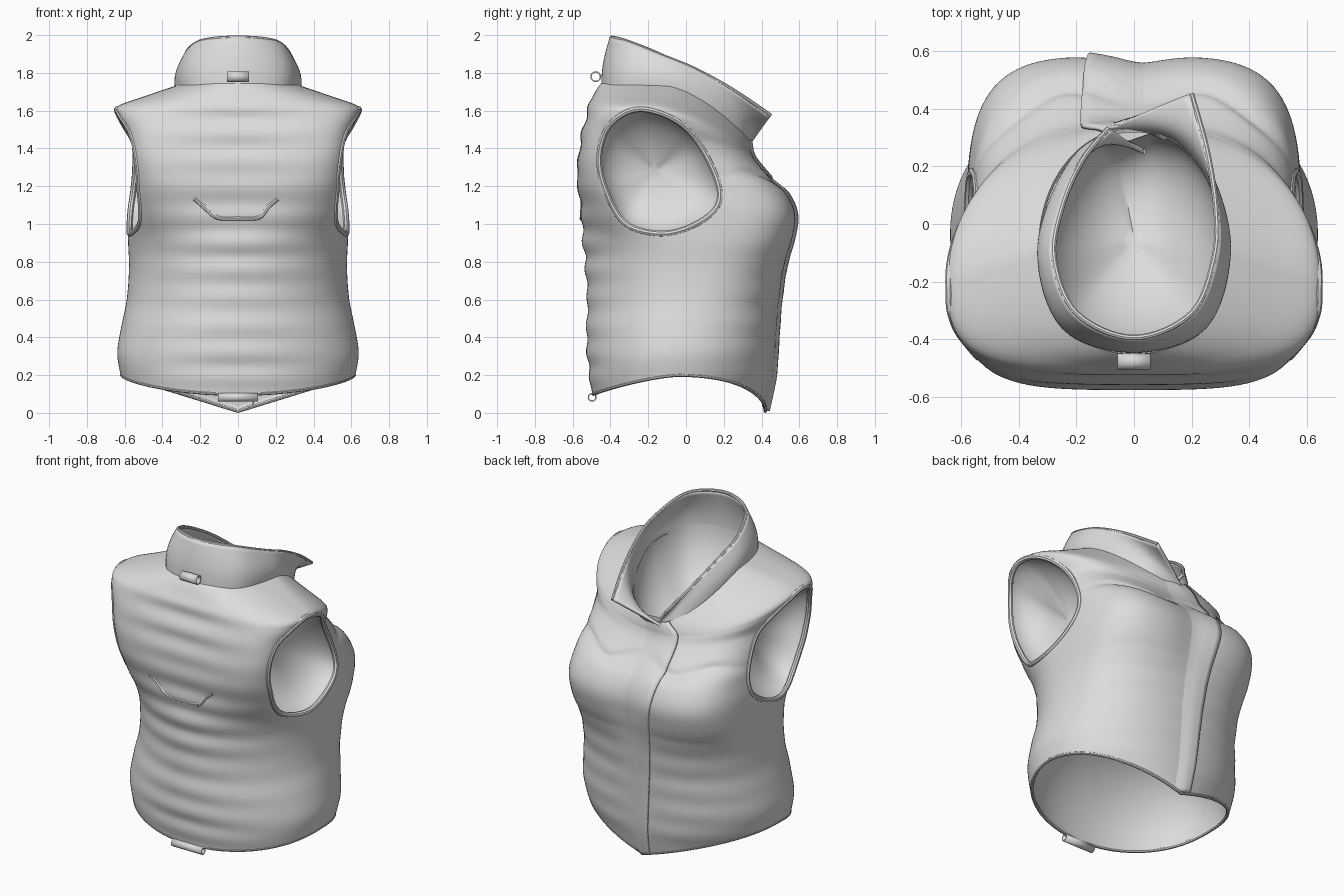
import bpy, bmesh, math
from mathutils import Vector
from mathutils.bvhtree import BVHTree

if "Cube" in bpy.data.objects:
    bpy.data.objects.remove(bpy.data.objects["Cube"])

fabric = bpy.data.materials.new("light grey fabric")
fabric.diffuse_color = (0.72, 0.72, 0.72, 1)
fabric.use_nodes = True
fabric.node_tree.nodes["Principled BSDF"].inputs["Base Color"].default_value = fabric.diffuse_color

# Torso rings: half width, side y, front y, back y, side z, front z, back z, front and back squareness
RINGS = [
    (.615, -.04, .42, -.49, .20, .01, .10, 2.1, 2.1),
    (.632, -.04, .455, -.51, .32, .18, .24, 2.2, 2.1),
    (.61, -.02, .47, -.52, .46, .38, .42, 2.3, 2.05),
    (.582, .0, .485, -.515, .60, .58, .58, 2.4, 2.0),
    (.57, .0, .515, -.525, .77, .77, .77, 2.8, 2.0),
    (.575, -.03, .56, -.54, .92, .92, .93, 3.5, 2.1),
    (.572, -.11, .575, -.55, 1.08, 1.04, 1.08, 4.1, 2.8),
    (.562, -.19, .53, -.57, 1.22, 1.15, 1.24, 4.0, 3.7),
    (.57, -.23, .43, -.56, 1.36, 1.25, 1.38, 3.2, 4.3),
    (.592, -.24, .365, -.54, 1.48, 1.33, 1.50, 2.6, 4.0),
    (.632, -.22, .34, -.52, 1.575, 1.38, 1.58, 2.3, 3.4),
    (.627, -.20, .335, -.505, 1.62, 1.41, 1.63, 2.1, 2.9),
    (.49, -.16, .33, -.48, 1.67, 1.435, 1.69, 2.1, 2.4),
    (.33, -.10, .325, -.445, 1.725, 1.45, 1.74, 2.1, 2.2),
]


def spline(pts, u, closed=False):
    """Smooth curve through pts, u from 0 to 1."""
    n = len(pts)
    s = u * (n if closed else n - 1)
    i = int(s) if closed else min(int(s), n - 2)
    f = s - i
    pick = (lambda k: pts[k % n]) if closed else (lambda k: pts[max(0, min(n - 1, k))])
    return [.5 * (2 * b + (c - a) * f + (2 * a - 5 * b + 4 * c - d) * f * f + (3 * b - a - 3 * c + d) * f ** 3)
            for a, b, c, d in zip(pick(i - 1), pick(i), pick(i + 1), pick(i + 2))]


def gauss(v, w):
    return math.exp(-(v / w) ** 2)


def torso(v, angle=None, x=None):
    """Point on the vest at height v, by angle or (front only) by x."""
    rx, yc, yf, yb, zs, zf, zb, nf, nb = spline(RINGS, v)
    if x is not None:
        angle = math.atan2(x / rx, (1 - abs(x / rx) ** nf) ** (1 / nf))
    s, c = math.sin(angle), math.cos(angle)
    n, depth, ze = (nf, yf - yc, zf) if c > 0 else (nb, yc - yb, zb)
    r = (abs(s) ** n + abs(c) ** n) ** (-1 / n)
    px, py = rx * s * r, yc + depth * c * r
    w = abs(c) ** 1.5
    if c > 0:  # pointed front hem
        k = max(0, 1 - v * 4)
        w = w * (1 - k) + (1 - abs(px) / rx) * k
    z = zs + (ze - zs) * w
    face = min(1, abs(c) * 1.3)
    if c < 0:  # quilted back
        fade = min(1, max(0, (z - .1) / .15)) * min(1, max(0, (1.72 - z) / .1))
        amp = .006 + .002 * math.sin(z * 9)
        py -= amp * math.cos(2 * math.pi * (z - .32) / .145) * face * fade * gauss(px, .36)
    else:      # soft quilting, bust valley and yoke seam
        if z < .85:
            py += .0025 * math.sin(2 * math.pi * z / .15) * face * min(1, abs(px) / .2) * min(1, max(0, z / .2))
        py -= .025 * gauss(px, .13) * gauss(z - 1.0, .2)
        py -= .022 * gauss(z - 1.24 - .03 * math.cos(px * 14), .022) * face * min(1, abs(px) / .15)
    return Vector((px, py, z))


def make(name, verts, faces, thick=0):
    me = bpy.data.meshes.new(name)
    me.from_pydata([tuple(v) for v in verts], [], faces)
    ob = bpy.data.objects.new(name, me)
    bpy.context.collection.objects.link(ob)
    me.materials.append(fabric)
    if thick:
        m = ob.modifiers.new("thickness", 'SOLIDIFY')
        m.thickness, m.offset = thick, 0
    return ob


def grid_faces(rows, cols, wrap=False):
    return [(i * cols + j, (i + 1) * cols + j, (i + 1) * cols + (j + 1) % cols, i * cols + (j + 1) % cols)
            for i in range(rows - 1) for j in range(cols if wrap else cols - 1)]


def activate(ob):
    bpy.ops.object.select_all(action='DESELECT')
    ob.select_set(True)
    bpy.context.view_layer.objects.active = ob


def bowl(name, ring, inward, steps=14):
    """Concave lining that closes an opening."""
    mid = sum(ring, Vector()) / len(ring)
    verts = []
    for i in range(steps):
        a = .5 * math.pi * i / steps
        verts += [(mid + (p - mid) * math.cos(a)).lerp(mid + (p - mid) * math.cos(a) + inward, math.sin(a))
                  for p in ring]
    n = len(ring)
    make(name, verts + [mid + inward], grid_faces(steps, n, True)
         + [((steps - 1) * n + j, (steps - 1) * n + (j + 1) % n, steps * n) for j in range(n)])


def tube(name, pts, radius, closed):
    cu = bpy.data.curves.new(name, 'CURVE')
    cu.dimensions, cu.bevel_depth, cu.bevel_resolution = '3D', radius, 2
    cu.use_fill_caps = True
    sp = cu.splines.new('POLY')
    sp.points.add(len(pts) - 1)
    for p, q in zip(sp.points, pts):
        p.co = (*q, 1)
    sp.use_cyclic_u = closed
    ob = bpy.data.objects.new(name, cu)
    bpy.context.collection.objects.link(ob)
    cu.materials.append(fabric)
    activate(ob)
    bpy.ops.object.convert(target='MESH')


# Torso shell
R, C = 110, 128
verts = [torso(i / (R - 1), 2 * math.pi * j / C) for i in range(R) for j in range(C)]
faces = grid_faces(R, C, True)
surface = BVHTree.FromPolygons(verts, faces)
body = make("vest_body", verts, faces, .014)

# Armholes cut through both sides
HOLE = [(-.20, 1.605), (-.04, 1.54), (.08, 1.41), (.175, 1.2), (.15, 1.07), (.0, .975),
        (-.16, .95), (-.33, 1.01), (-.43, 1.19), (-.46, 1.35), (-.42, 1.50), (-.32, 1.59)]
N = 60
outline = [spline(HOLE, k / N, True) for k in range(N)]
cv = [(x, y, z) for x in (-1, 1) for y, z in outline]
cf = [(k, (k + 1) % N, N + (k + 1) % N, N + k) for k in range(N)]
cutter = make("armhole_cutter", cv, cf + [tuple(range(N))[::-1], tuple(range(N, 2 * N))])
cutter.hide_render = True
bm = bmesh.new()
bm.from_mesh(cutter.data)
bmesh.ops.recalc_face_normals(bm, faces=bm.faces)
bm.to_mesh(cutter.data)
bm.free()
cut = body.modifiers.new("armholes", 'BOOLEAN')
cut.operation, cut.object, cut.solver = 'DIFFERENCE', cutter, 'EXACT'
activate(body)
for m in list(body.modifiers):
    bpy.ops.object.modifier_apply(modifier=m.name)
bpy.data.objects.remove(cutter)

# Armhole piping and linings
for side, label in ((1, "right"), (-1, "left")):
    ring = []
    for y, z in outline:
        hit = surface.ray_cast(Vector((2 * side, y, z)), Vector((-side, 0, 0)))[0]
        if hit:
            ring.append(hit)
    tube(label + "_armhole_piping", ring, .016, True)
    bowl(label + "_armhole_lining", ring, Vector((-.22 * side, 0, 0)))

# Hem piping and lining
hem = [torso(0, 2 * math.pi * j / 96) for j in range(96)]
tube("hem_piping", hem, .01, True)
bowl("hem_lining", hem, Vector((0, 0, .5)))

# Front placket overlapping the centre
rows, cols, pv = 60, 9, []
for i in range(rows):
    v = i / (rows - 1)
    left = spline([(-.05,), (-.08,), (-.12,), (-.165,), (-.185,), (-.175,), (-.11,)], v)[0]
    right = .08 + .03 * v
    for j in range(cols):
        f = j / (cols - 1)
        p = torso(v, x=left + (right - left) * f)
        p.y += .02 * min(1, (1 - f) * 1.6) - .01 * f
        pv.append(p)
make("front_placket", pv, grid_faces(rows, cols), .014)

# Stand collar: base and rim points from the left front, around the back, to the open lapel
BASE = [(.04, .25, 1.38), (-.12, .295, 1.46), (-.25, .16, 1.56), (-.32, -.1, 1.69), (-.24, -.36, 1.71), (0, -.44, 1.71),
        (.24, -.36, 1.71), (.32, -.1, 1.69), (.26, .16, 1.56), (.12, .305, 1.45), (-.1, .335, 1.43)]
RIM = [(-.09, .33, 1.53), (-.18, .22, 1.66), (-.25, .06, 1.79), (-.278, -.12, 1.89), (-.2, -.31, 1.967), (0, -.395, 1.988),
       (.2, -.31, 1.967), (.278, -.12, 1.89), (.285, .05, 1.82), (.255, .25, 1.71), (.2, .45, 1.575)]


def collar_point(u, f):
    p = Vector(spline(BASE, u)).lerp(Vector(spline(RIM, u)), f)
    out = Vector((p.x, (p.y + .1) * .4, 0))
    return p + out * .1 * math.sin(math.pi * f) * math.sin(math.pi * u)


rows, cols = 11, 81
make("collar", [collar_point(j / 80, i / 10) for i in range(rows) for j in range(cols)],
     grid_faces(rows, cols), .018)
tube("collar_edge", [spline(RIM, j / 80) for j in range(81)], .01, False)

# Neck lining continuing down from inside the collar
middle = Vector((0, -.08, 1.6))
bowl("neck_lining", [p + (middle - p) * .035 for p in (collar_point(.06 + .88 * j / 79, .15) for j in range(80))],
     Vector((0, 0, -.36)))

# Back pocket seam
seam = []
for k in range(41):
    x, z = spline([(-.23, 1.135), (-.18, 1.09), (-.11, 1.035), (0, 1.03), (.11, 1.035), (.16, 1.09), (.21, 1.135)], k / 40)
    hit = surface.ray_cast(Vector((x, -2, z)), Vector((0, 1, 0)))[0]
    seam.append(hit)
tube("back_pocket_seam", seam, .013, False)

# Hanging loops at neck and hem
for name, y, z, r, half in (("neck_loop", -.478, 1.78, .025, .057), ("hem_loop", -.497, .083, .02, .105)):
    lv = [(x * half, y + r * math.cos(a), z + r * math.sin(a))
          for x in (-1, 1) for a in [2 * math.pi * k / 16 for k in range(16)]]
    make(name, lv, grid_faces(2, 16, True), .007)

# Smooth shading with crisp edges
for ob in list(bpy.context.scene.objects):
    activate(ob)
    bpy.ops.object.shade_smooth_by_angle(angle=math.radians(40))
